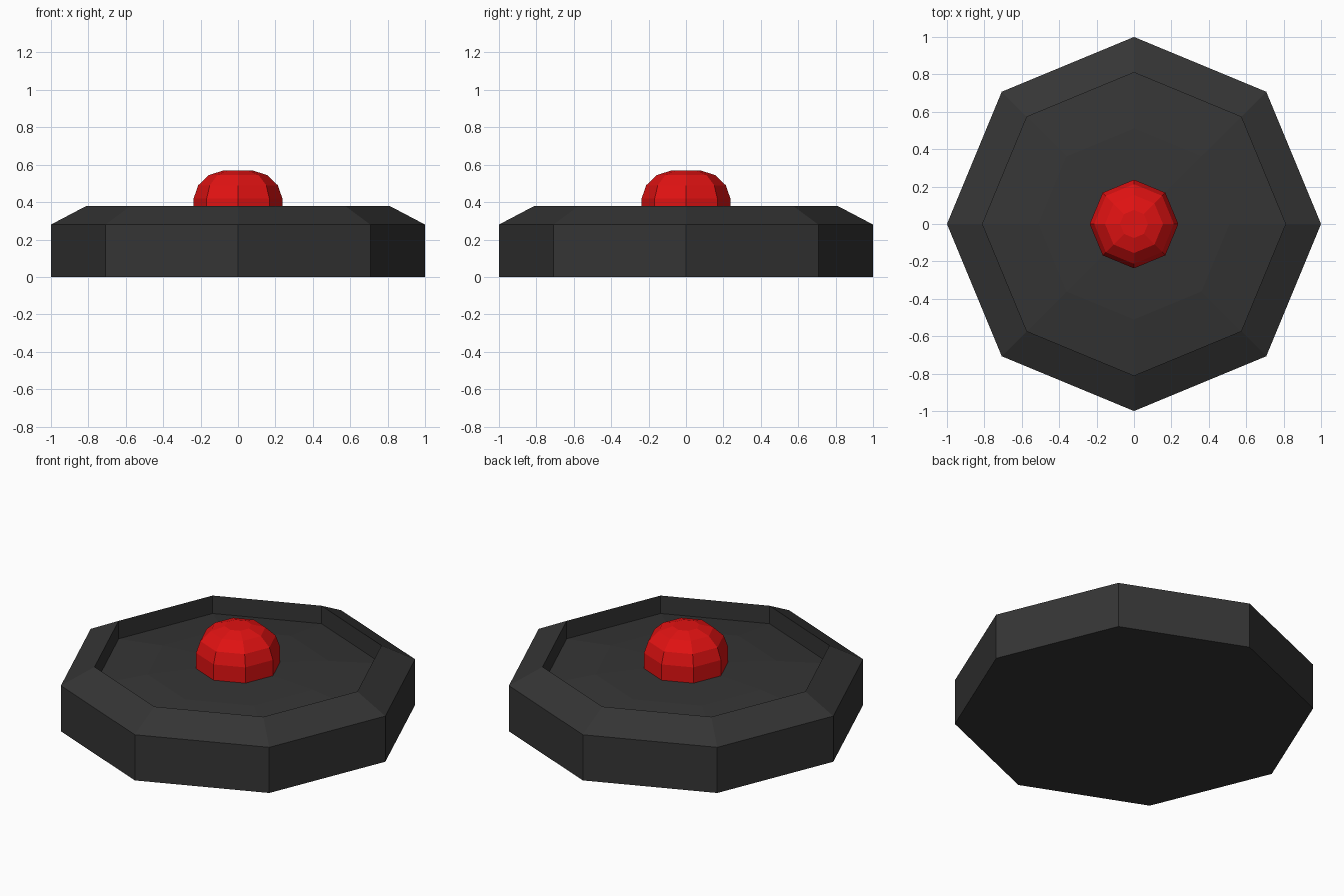
import bpy, bmesh
from math import cos, sin, pi

if "Cube" in bpy.data.objects:
    bpy.data.objects.remove(bpy.data.objects["Cube"])

SIDES = 8


def material(name, colour):
    m = bpy.data.materials.new(name)
    m.diffuse_color = colour
    m.use_nodes = True
    m.node_tree.nodes["Principled BSDF"].inputs["Base Color"].default_value = m.diffuse_color
    return m


def lathe(name, profile, mat):
    """Spin (radius, z) points into a closed eight-sided solid with flat faces."""
    bm = bmesh.new()
    rings = [[bm.verts.new((r * cos(2 * pi * i / SIDES), r * sin(2 * pi * i / SIDES), z))
              for i in range(SIDES)] for r, z in profile]
    for a, b in zip(rings, rings[1:]):
        for i in range(SIDES):
            j = (i + 1) % SIDES
            bm.faces.new((a[i], a[j], b[j], b[i]))
    bm.faces.new(rings[0][::-1])
    bm.faces.new(rings[-1])
    bmesh.ops.recalc_face_normals(bm, faces=bm.faces)
    mesh = bpy.data.meshes.new(name)
    bm.to_mesh(mesh)
    bm.free()
    mesh.materials.append(mat)
    obj = bpy.data.objects.new(name, mesh)
    bpy.context.collection.objects.link(obj)
    return obj


# Dark base: side wall, bevelled rim, recess and gently raised floor
lathe("base", [(1.0, 0), (1.0, 0.28), (0.81, 0.38), (0.81, 0.27),
               (0.51, 0.31), (0.2, 0.325)],
      material("dark_plastic", (0.035, 0.035, 0.035, 1)))

# Red domed button standing on the floor
lathe("button", [(0.237, 0.315), (0.237, 0.42), (0.213, 0.49),
                 (0.155, 0.545), (0.075, 0.57)],
      material("red_plastic", (0.75, 0.006, 0.006, 1)))
